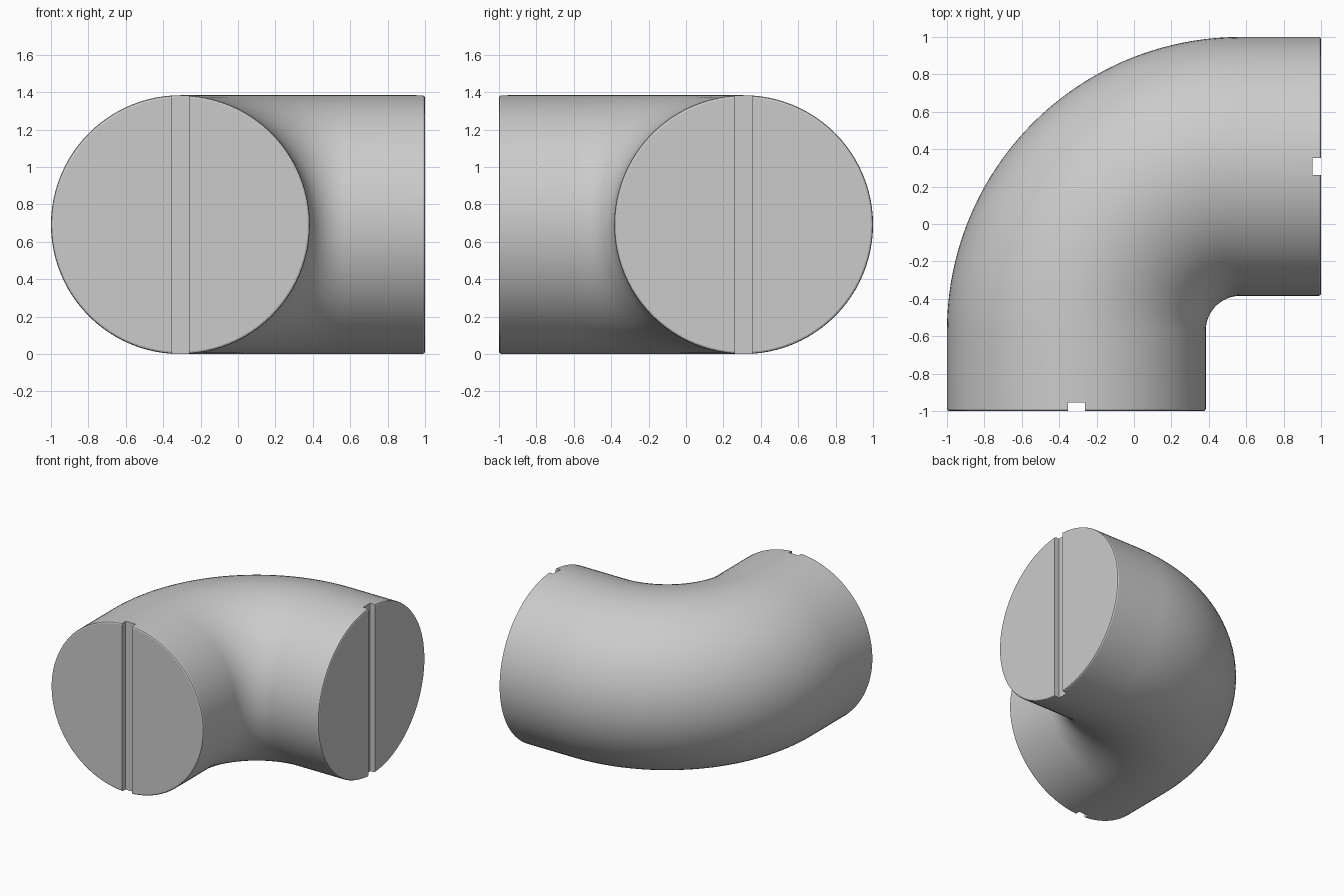
import bpy, bmesh
from math import pi, sin, cos, radians
from mathutils import Vector

cube = bpy.data.objects.get("Cube")
if cube:
    bpy.data.objects.remove(cube, do_unlink=True)

R = 0.692            # pipe radius
OFF = 1 - R          # pipe axis offset from the centre
BEND = 0.877         # bend radius of the axis
RIM = 0.012          # rounded rim size
SIDES, STEPS = 96, 40
C = BEND - OFF       # bend pivot is at (C, -C)

grey = bpy.data.materials.new("pipe grey")
grey.use_nodes = True
grey.diffuse_color = (0.6, 0.6, 0.6, 1)
grey.node_tree.nodes["Principled BSDF"].inputs["Base Color"].default_value = (0.6, 0.6, 0.6, 1)


def make_object(name, bm):
    mesh = bpy.data.meshes.new(name)
    bmesh.ops.recalc_face_normals(bm, faces=bm.faces)
    bm.to_mesh(mesh)
    bm.free()
    mesh.materials.append(grey)
    obj = bpy.data.objects.new(name, mesh)
    bpy.context.collection.objects.link(obj)
    return obj


# Axis stations: position, outward direction in plan, ring radius
stations = []
rim = [(RIM * (1 - cos(a)), R - RIM * (1 - sin(a))) for a in (0, pi / 4, pi / 2)]
for inset, radius in rim:
    stations.append((Vector((-OFF, -1 + inset, R)), Vector((-1, 0, 0)), radius))
for i in range(STEPS + 1):
    a = pi / 2 * i / STEPS
    out = Vector((-cos(a), sin(a), 0))
    stations.append((Vector((C, -C, R)) + out * BEND, out, R))
for inset, radius in reversed(rim):
    stations.append((Vector((1 - inset, OFF, R)), Vector((0, 1, 0)), radius))

# Swept elbow body with capped ends
bm = bmesh.new()
rings = []
for pos, out, radius in stations:
    angles = [2 * pi * k / SIDES for k in range(SIDES)]
    rings.append([bm.verts.new(pos + radius * (out * cos(t) + Vector((0, 0, sin(t)))))
                  for t in angles])
for lower, upper in zip(rings, rings[1:]):
    for k in range(SIDES):
        n = (k + 1) % SIDES
        bm.faces.new((lower[k], lower[n], upper[n], upper[k]))
bm.faces.new(rings[0])
bm.faces.new(rings[-1])
elbow = make_object("pipe_elbow", bm)

# Vertical slot across each end
bpy.context.view_layer.objects.active = elbow
elbow.select_set(True)
for name, pos, size in (("front_slot_cutter", (-OFF, -1, R), (0.09, 0.09, 2)),
                        ("side_slot_cutter", (1, OFF, R), (0.09, 0.09, 2))):
    bm = bmesh.new()
    bmesh.ops.create_cube(bm, size=1)
    bmesh.ops.scale(bm, vec=size, verts=bm.verts)
    bmesh.ops.translate(bm, vec=pos, verts=bm.verts)
    cutter = make_object(name, bm)
    cut = elbow.modifiers.new(name, "BOOLEAN")
    cut.operation, cut.solver, cut.object = "DIFFERENCE", "EXACT", cutter
    bpy.ops.object.modifier_apply(modifier=cut.name)
    bpy.data.objects.remove(cutter, do_unlink=True)

bpy.ops.object.shade_smooth_by_angle(angle=radians(20))
